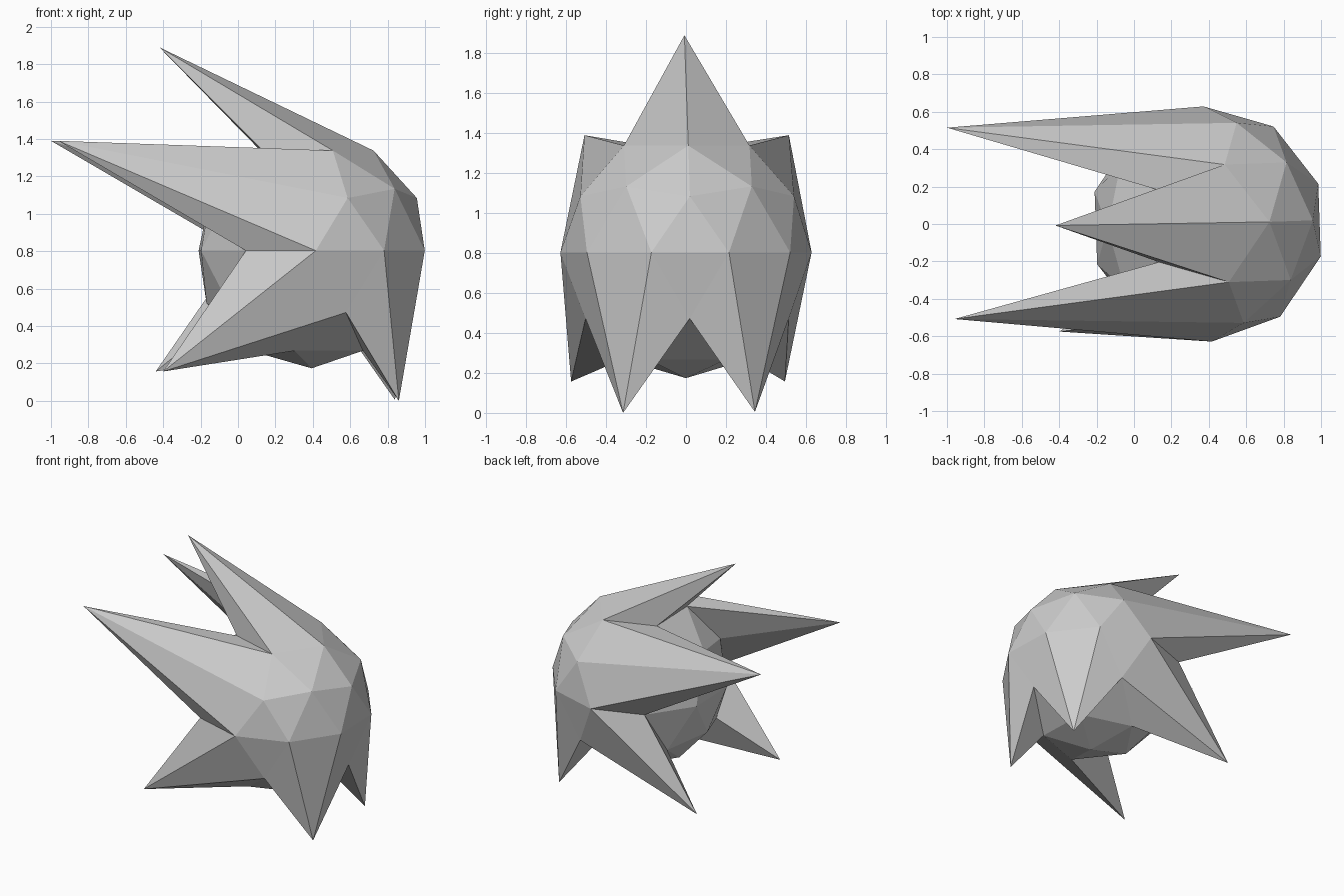
import bpy, bmesh
from math import radians, sin, cos
from mathutils import Matrix, Vector

if "Cube" in bpy.data.objects:
    bpy.data.objects.remove(bpy.data.objects["Cube"])

R = 0.629
CENTRE = Vector((0.394, 0, 0.803))
TURN = 2.0

# Low-poly ball
bm = bmesh.new()
bmesh.ops.create_icosphere(bm, subdivisions=2, radius=R)
bmesh.ops.transform(bm, verts=bm.verts,
                    matrix=Matrix.Translation(CENTRE) @ Matrix.Rotation(radians(TURN), 4, 'Z'))


def pull(angle, height, tip):
    """Find the ball corner at this angle and relative height, paired with its spike tip."""
    r = (1 - height * height) ** 0.5
    a = radians(angle + TURN)
    spot = CENTRE + R * Vector((r * cos(a), r * sin(a), height))
    vert = min(bm.verts, key=lambda v: (v.co - spot).length)
    return vert, Vector(tip)


# Crest, upper swept spikes, rear lower spikes, front lower spikes
spikes = [
    pull(0, 1, (-0.42, -0.008, 1.89)),
    pull(108, 0.526, (-1.0, 0.515, 1.39)),
    pull(-108, 0.526, (-0.96, -0.508, 1.39)),
    pull(108, -0.447, (-0.44, 0.495, 0.157)),
    pull(-108, -0.447, (-0.40, -0.575, 0.157)),
    pull(36, -0.447, (0.839, 0.345, 0.005)),
    pull(-36, -0.447, (0.86, -0.315, 0.0)),
]
for vert, tip in spikes:
    vert.co = tip

mesh = bpy.data.meshes.new("spiky_ball")
bm.to_mesh(mesh)
bm.free()
bpy.context.collection.objects.link(bpy.data.objects.new("spiky_ball", mesh))
